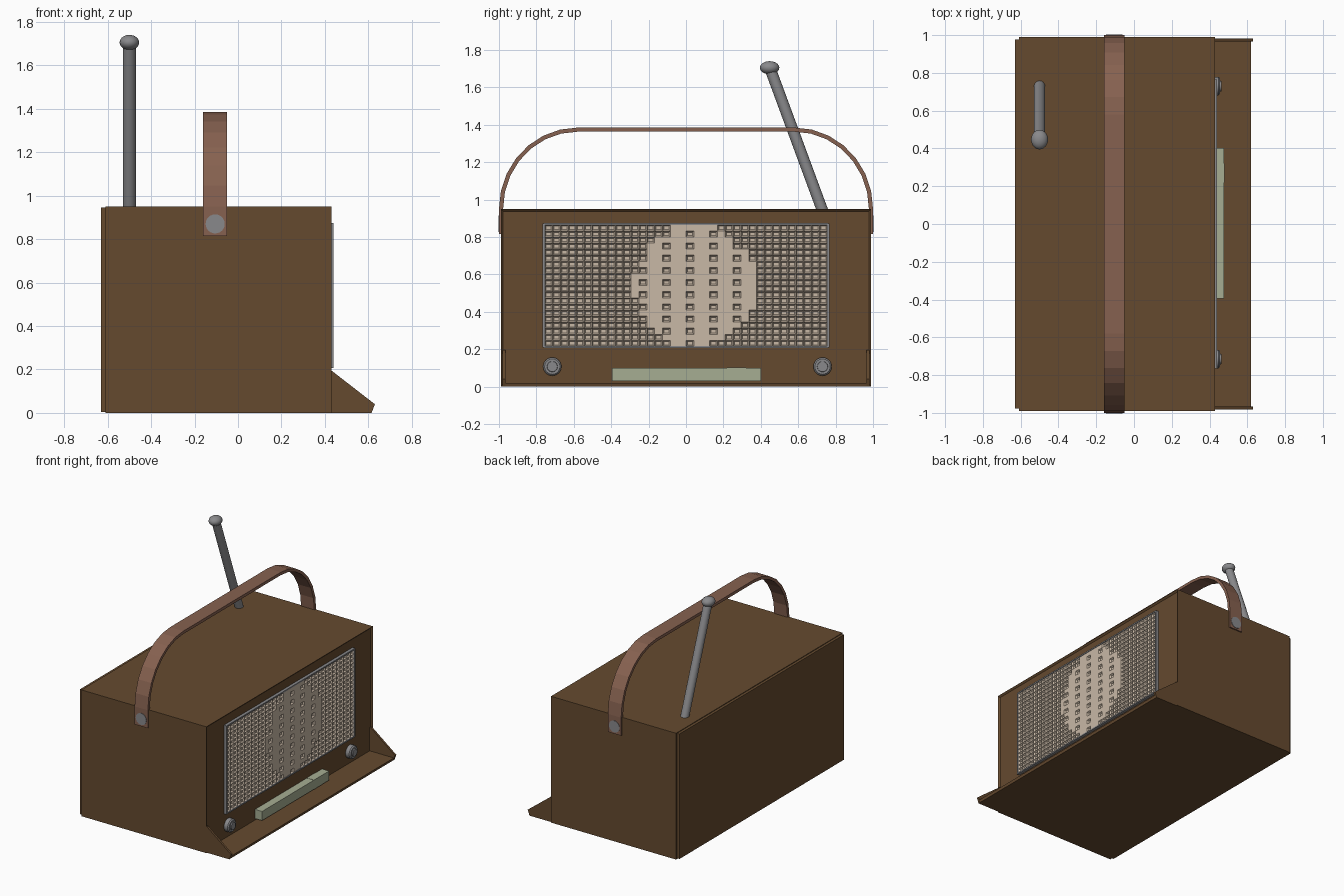
import bpy, bmesh, math
from mathutils import Vector, Matrix

if "Cube" in bpy.data.objects:
    bpy.data.objects.remove(bpy.data.objects["Cube"])


def mat(name, r, g, b):
    m = bpy.data.materials.new(name)
    m.diffuse_color = (r, g, b, 1)
    m.use_nodes = True
    m.node_tree.nodes["Principled BSDF"].inputs["Base Color"].default_value = m.diffuse_color
    return m


WOOD = mat("wood", 0.13, 0.068, 0.028)
LEATHER = mat("leather", 0.24, 0.12, 0.08)
CLOTH = mat("grille_cloth", 0.58, 0.48, 0.38)
DIAL = mat("dial", 0.38, 0.42, 0.29)
METAL = mat("metal", 0.25, 0.25, 0.26)


def finish(name, bm, material, smooth=False):
    bmesh.ops.recalc_face_normals(bm, faces=bm.faces[:])
    me = bpy.data.meshes.new(name)
    bm.to_mesh(me)
    bm.free()
    ob = bpy.data.objects.new(name, me)
    bpy.context.collection.objects.link(ob)
    me.materials.append(material)
    if smooth:
        bpy.context.view_layer.objects.active = ob
        ob.select_set(True)
        bpy.ops.object.shade_smooth_by_angle(angle=math.radians(35))
        ob.select_set(False)
    return ob


def add_box(bm, x, y, z):
    c = [(a + b) / 2 for a, b in (x, y, z)]
    s = [b - a for a, b in (x, y, z)]
    return bmesh.ops.create_cube(bm, size=1, matrix=Matrix.Translation(c) @ Matrix.Diagonal((*s, 1)))


def box(name, x, y, z, material):
    bm = bmesh.new()
    add_box(bm, x, y, z)
    return finish(name, bm, material)


def rod(bm, a, b, r1, r2=None, n=24):
    a, b = Vector(a), Vector(b)
    d = b - a
    m = Matrix.Translation((a + b) / 2) @ d.to_track_quat('Z', 'Y').to_matrix().to_4x4()
    bmesh.ops.create_cone(bm, cap_ends=True, segments=n, radius1=r1,
                          radius2=r1 if r2 is None else r2, depth=d.length, matrix=m)


def prism(name, points, y0, y1, material):
    bm = bmesh.new()
    f = bm.faces.new([bm.verts.new((x, y0, z)) for x, z in points])
    ext = bmesh.ops.extrude_face_region(bm, geom=[f])
    bmesh.ops.translate(bm, vec=(0, y1 - y0, 0),
                        verts=[g for g in ext["geom"] if isinstance(g, bmesh.types.BMVert)])
    return finish(name, bm, material)


# Cabinet with a shallow recessed front
bm = bmesh.new()
add_box(bm, (-0.61, 0.43), (-0.99, 0.99), (0.0, 0.95))
bm.normal_update()
front = [f for f in bm.faces if f.normal.x > 0.9]
bmesh.ops.inset_region(bm, faces=front, thickness=0.018, depth=0)
bmesh.ops.translate(bm, verts=front[0].verts[:], vec=(-0.012, 0, 0))
finish("cabinet", bm, WOOD)
box("back_panel", (-0.63, -0.605), (-0.977, 0.977), (0.005, 0.945), WOOD)

# Folded-down lip with two triangular cheeks
prism("lip_floor", [(0.42, 0.0), (0.615, 0.0), (0.62, 0.02), (0.42, 0.02)], -0.975, 0.975, WOOD)
for side, name in ((-1, "left"), (1, "right")):
    prism("lip_cheek_" + name, [(0.42, 0.0), (0.615, 0.0), (0.63, 0.04), (0.43, 0.195), (0.42, 0.195)],
          side * 0.966, side * 0.982, WOOD)

# Perforated grille: small dents everywhere but sparser over the round speaker
COLS, ROWS = 36, 20
Y0, Y1, Z0, Z1 = -0.755, 0.755, 0.215, 0.865
bm = bmesh.new()
grid = [[bm.verts.new((0.436, Y0 + (Y1 - Y0) * i / COLS, Z0 + (Z1 - Z0) * j / ROWS))
         for i in range(COLS + 1)] for j in range(ROWS + 1)]
dents = []
for j in range(ROWS):
    for i in range(COLS):
        f = bm.faces.new((grid[j][i], grid[j][i + 1], grid[j + 1][i + 1], grid[j + 1][i]))
        c = f.calc_center_median()
        inside = math.hypot(c.y - 0.05, c.z - 0.54) < 0.33
        if not inside or (i % 3 == 0 and j % 2 == 0):
            dents.append(f)
bm.normal_update()
bmesh.ops.inset_individual(bm, faces=dents, thickness=0.0105, depth=0)
for f in dents:
    bmesh.ops.translate(bm, verts=f.verts[:], vec=(-0.012, 0, 0))
finish("speaker_grille", bm, CLOTH)

# Thin metal surround of the grille
bm = bmesh.new()
for y in (-0.76, 0.76):
    add_box(bm, (0.41, 0.44), (y - 0.006, y + 0.006), (0.208, 0.873))
for z in (0.212, 0.869):
    add_box(bm, (0.41, 0.44), (-0.76, 0.76), (z - 0.005, z + 0.005))
finish("grille_frame", bm, METAL)

# Tuning dial bar with slider
box("dial_bar", (0.41, 0.477), (-0.395, 0.402), (0.03, 0.099), DIAL)
box("dial_slider", (0.41, 0.479), (0.22, 0.32), (0.03, 0.101), DIAL)

# Knobs
for y, name in ((-0.715, "left"), (0.73, "right")):
    bm = bmesh.new()
    rod(bm, (0.41, y, 0.107), (0.448, y, 0.107), 0.049)
    rod(bm, (0.448, y, 0.107), (0.456, y, 0.107), 0.049, 0.041)
    rod(bm, (0.45, y, 0.107), (0.463, y, 0.107), 0.03, 0.027)
    finish("knob_" + name, bm, METAL, True)

# Strap handle: flat band swept along an arch
N, TH = 7, 0.022
half = [(1.0, 0.815)] + [(0.58 + 0.42 * math.cos(math.pi / 2 * k / N),
                          0.95 + 0.435 * math.sin(math.pi / 2 * k / N)) for k in range(N + 1)]
inner = [(1.0 - TH, 0.815)] + [(0.58 + (0.42 - TH) * math.cos(math.pi / 2 * k / N),
                                0.95 + (0.435 - TH) * math.sin(math.pi / 2 * k / N)) for k in range(N + 1)]
out_path = half + [(-y, z) for y, z in reversed(half)]
in_path = inner + [(-y, z) for y, z in reversed(inner)]
bm = bmesh.new()
rings = [[bm.verts.new((x, *p)) for x, p in ((-0.16, o), (-0.05, o), (-0.05, i), (-0.16, i))]
         for o, i in zip(out_path, in_path)]
for a, b in zip(rings, rings[1:]):
    for k in range(4):
        bm.faces.new((a[k], a[(k + 1) % 4], b[(k + 1) % 4], b[k]))
bm.faces.new(rings[0])
bm.faces.new(rings[-1])
finish("strap_handle", bm, LEATHER)

# Strap studs
for s, name in ((-1, "left"), (1, "right")):
    bm = bmesh.new()
    rod(bm, (-0.105, s * 0.97, 0.87), (-0.105, s * 1.003, 0.87), 0.044)
    finish("strap_stud_" + name, bm, METAL, True)

# Telescopic aerial, leaning forward along the cabinet
bm = bmesh.new()
rod(bm, (-0.5, 0.745, 0.9), (-0.5, 0.45, 1.70), 0.03)
finish("aerial_rod", bm, METAL, True)
bm = bmesh.new()
bmesh.ops.create_uvsphere(bm, u_segments=24, v_segments=14, radius=1,
                          matrix=Matrix.Translation((-0.5, 0.447, 1.705)) @ Matrix.Diagonal((0.045, 0.052, 0.035, 1)))
finish("aerial_tip", bm, METAL, True)
